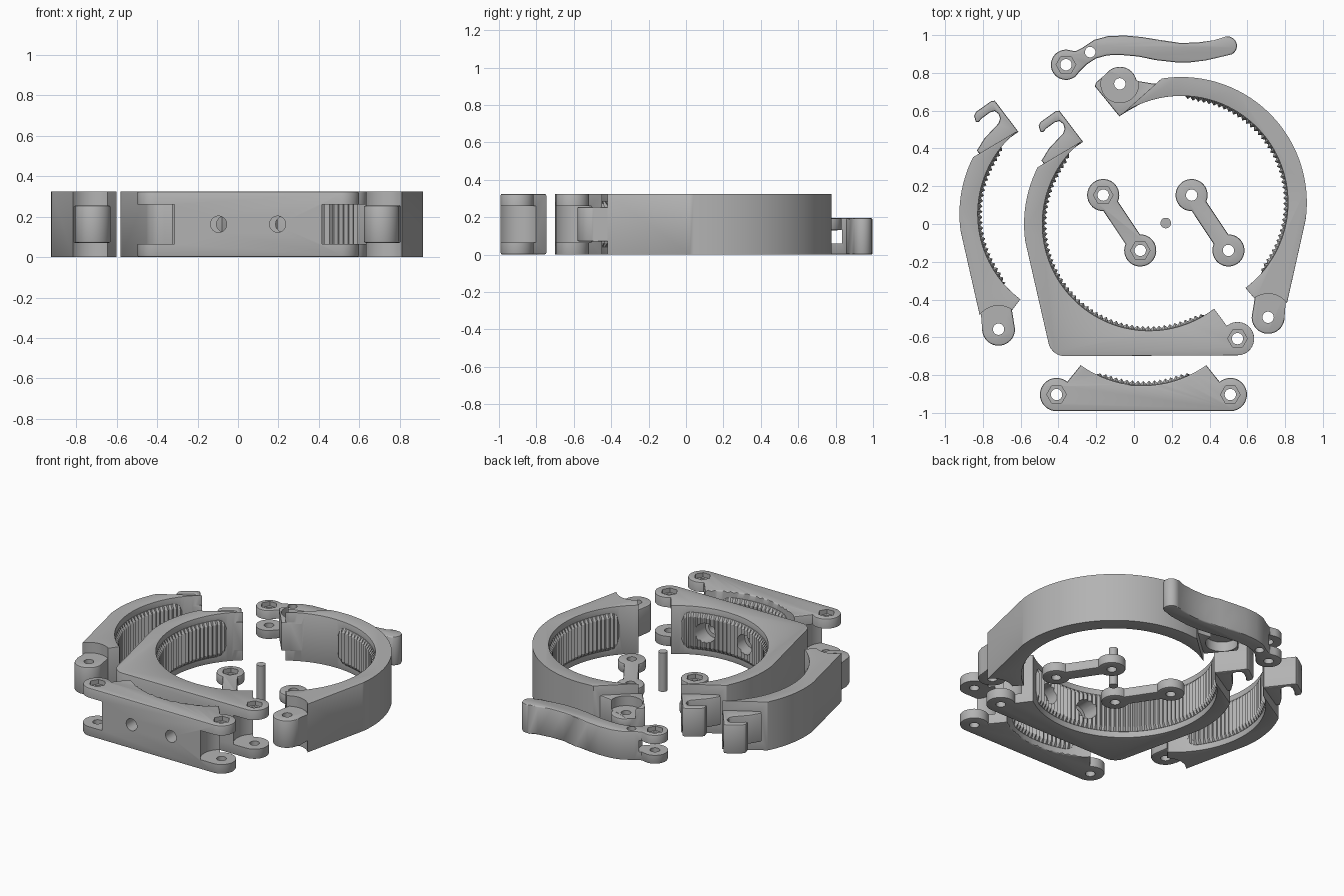
import bpy, bmesh, math
from math import cos, sin, radians, asin, atan2, pi

if "Cube" in bpy.data.objects:
    bpy.data.objects.remove(bpy.data.objects["Cube"])

H = 0.325                 # full height
LO, HI = 0.065, 0.26      # middle band between the fork plates
MID = H / 2
R_IN, R_OUT = 0.565, 0.662

grey = bpy.data.materials.new("grey")
grey.diffuse_color = (0.45, 0.45, 0.45, 1)
grey.use_nodes = True
grey.node_tree.nodes["Principled BSDF"].inputs["Base Color"].default_value = grey.diffuse_color


def arc(c, r, a0, a1, n=24):
    return [(c[0] + r * cos(radians(a0 + (a1 - a0) * i / n)),
             c[1] + r * sin(radians(a0 + (a1 - a0) * i / n))) for i in range(n + 1)]


def finish(name, bm):
    bmesh.ops.recalc_face_normals(bm, faces=bm.faces)
    me = bpy.data.meshes.new(name)
    bm.to_mesh(me)
    bm.free()
    me.materials.append(grey)
    ob = bpy.data.objects.new(name, me)
    bpy.context.collection.objects.link(ob)
    return ob


def plate(name, pts, z0, z1, bevel=0.009):
    """Extruded outline with bevelled top and bottom rims."""
    bm = bmesh.new()
    base = bm.faces.new([bm.verts.new((x, y, z0)) for x, y in pts])
    up = bmesh.ops.extrude_face_region(bm, geom=[base], use_keep_orig=True)["geom"]
    for v in up:
        if isinstance(v, bmesh.types.BMVert):
            v.co.z = z1
    if bevel:
        rim = [e for e in bm.edges if abs(e.verts[0].co.z - e.verts[1].co.z) < 1e-6]
        bmesh.ops.bevel(bm, geom=rim, offset=bevel, segments=2, profile=0.5,
                        affect='EDGES', clamp_overlap=True)
    return finish(name, bm)


def disc(c, r, z0, z1, n=40, bevel=0):
    return plate("disc", arc(c, r, 0, 360 - 360 / n, n - 1), z0, z1, bevel)


def rod_y(x, z, r, y0, y1):
    """Cylinder along y, used as a cutter."""
    ob = disc((0, 0), r, 0, y1 - y0, 32)
    ob.rotation_euler = (-pi / 2, 0, 0)
    ob.location = (x, y0, z)
    return ob


def combine(ob, other, op='DIFFERENCE'):
    bpy.context.view_layer.update()
    m = ob.modifiers.new("b", 'BOOLEAN')
    m.object, m.operation, m.solver = other, op, 'EXACT'
    bpy.context.view_layer.objects.active = ob
    bpy.ops.object.modifier_apply(modifier=m.name)
    bpy.data.objects.remove(other)


def pin_hole(ob, c, top, hexagon=True):
    combine(ob, disc(c, 0.03, -0.1, 0.5, 28))
    if hexagon:
        combine(ob, disc(c, 0.052, top - 0.03, top + 0.1, 6))


def fork(ob, c):
    """Open the gap between two fork plates and drill them."""
    combine(ob, disc(c, 0.13, LO, HI, 48))
    pin_hole(ob, c, H)


def grip(name, c, a0, a1):
    """Ribbed pad with rounded corners on the inner wall."""
    n = int((a1 - a0) / 1.5)
    bm = bmesh.new()
    rings = []
    for i in range(n + 1):
        a = radians(a0 + (a1 - a0) * i / n)
        d = min(i, n - i) * 1.5 * 0.0098
        k = max(0, 0.06 - d)
        inset = 0.05 + 0.06 - math.sqrt(0.06 ** 2 - k * k)
        r = (0.541 if i % 2 else 0.556) + 0.3 * max(0, 0.05 - d) * 0.8
        sec = [(R_IN + 0.02, inset - 0.01), (R_IN - 0.002, inset - 0.01), (r, inset + 0.015),
               (r, H - inset - 0.015), (R_IN - 0.002, H - inset + 0.01), (R_IN + 0.02, H - inset + 0.01)]
        rings.append([bm.verts.new((c[0] + p * cos(a), c[1] + p * sin(a), z)) for p, z in sec])
    for p, q in zip(rings, rings[1:]):
        for j in range(6):
            bm.faces.new((p[j], p[(j + 1) % 6], q[(j + 1) % 6], q[j]))
    bm.faces.new(rings[0])
    bm.faces.new(rings[-1])
    return finish(name, bm)


def hook(c):
    x, y = c
    pts = [(-.35, .435), (-.475, .60), (-.495, .597), (-.575, .54), (-.585, .52), (-.575, .487),
           (-.56, .487), (-.545, .505), (-.50, .538), (-.475, .545), (-.455, .53), (-.447, .505),
           (-.455, .48), (-.53, .40), (-.57, .335), (-.53, .29), (-.40, .40)]
    return plate("hook", [(x + u, y + v) for u, v in pts], LO, HI)


def lug(c, s):
    """Single pivot eye, with its neck running up into the arm."""
    pts = arc(c, 0.087, 180, 360, 28) + [(c[0] + .087, c[1]), (c[0] + .1 * (s > 0) + .06 * (s < 0), c[1] + .17),
                                         (c[0] - .1 * (s < 0) - .06 * (s > 0), c[1] + .17)]
    return plate("lug", pts[:29] + pts[30:], LO + .005, HI - .005)


# Frame with flat foot, hook at one end and fork at the other
C = (0.08, 0.0)
P = (0.548, -0.607)
frame = plate("frame", arc(C, R_OUT, 153, 188, 20) + arc((-.365, -.61), .09, 195, 270, 8)
              + arc(P, .088, -90, 130, 28) + arc(C, R_IN, -52.5, -231.5, 72), 0, H)
combine(frame, hook(C), 'UNION')
fork(frame, P)

# Short base plate with a fork at each end
B = (0.05, -0.29)
ends = [(-0.41, -0.903), (0.51, -0.903)]
base = plate("base_plate", arc(ends[0], .088, 50, 270, 28) + arc(ends[1], .088, -90, 130, 28)
             + arc(B, R_IN, -54, -126, 36), 0, H)
for p in ends:
    fork(base, p)

# Ribbed pads, then countersunk screw holes through both flat feet
parts = [frame, base]
for ob, c, a0, a1, y0, ys in ((frame, C, 139, 301, -.75, -.62), (base, B, 244, 296, -1.05, -.90)):
    combine(ob, grip("pad", c, a0, a1), 'UNION')
    for dx in (-.146, .146):
        combine(ob, rod_y(c[0] + dx, MID, .04, y0, ys + .1))
        combine(ob, rod_y(c[0] + dx, MID, .065, ys, ys + .35))

# Left arm: hook at the top, pivot eye at the bottom
L = (-0.262, 0.053)
PL = (L[0] - .455, L[1] - .61)
left = plate("left_arm", arc(L, R_OUT, 153, 188, 24) + [(PL[0] - .09, PL[1] + .03), (PL[0] + .06, PL[1] + .085)]
             + arc(L, R_IN, 233, 128.5, 48), 0, H)
combine(left, disc(PL, .125, -.1, .5, 48))
combine(left, lug(PL, -1), 'UNION')
combine(left, hook(L), 'UNION')
combine(left, grip("pad", L, 141, 221), 'UNION')
pin_hole(left, PL, H, False)

# Right arm: long arc, pivot eye at the bottom, lever mount at the top
A = (0.25, 0.113)
PR = (A[0] + .46, A[1] - .607)
right = plate("right_arm", arc(A, R_OUT + .003, -8, 99, 60) + arc(A, R_IN, 123, -53, 72)
              + [(PR[0] - .06, PR[1] + .085), (PR[0] + .09, PR[1] + .03)], 0, H)
combine(right, disc(PR, .125, -.1, .5, 48))
combine(right, lug(PR, 1), 'UNION')
pin_hole(right, PR, H, False)
T = (-0.075, 0.742)
mount = plate("mount", [(-.078, .57), (-.208, .73), (-.2, .75), (-.13, .81), (-.05, .78), (.03, .755),
                        (.09, .745), (.15, .745), (.16, .69), (.06, .65), (-.03, .60)], LO, HI)
combine(right, mount, 'UNION')
combine(right, disc(T, .1, .195, .27, 48))
combine(right, disc(T, .1, .055, .13, 48))
combine(right, disc(T, .09, .131, .194, 40, .006), 'UNION')
combine(right, grip("pad", A, -41, 88), 'UNION')
pin_hole(right, T, H, False)

# Wavy lever with forked pivot end
V = (-0.36, 0.843)
lever = plate("lever", arc(V, .08, 70, 310, 28)
              + [(-.29, .805), (-.25, .845), (-.2, .877), (-.14, .893), (-.07, .895), (.02, .887), (.12, .867),
                 (.22, .856), (.30, .856), (.38, .866), (.45, .882)]
              + arc((.495, .943), .05, -65, 115, 14)
              + [(.42, .972), (.33, .96), (.24, .959), (.14, .974), (.04, .99), (-.05, .998), (-.14, .994),
                 (-.21, .975), (-.27, .935), (-.31, .915)], 0, .195)
combine(lever, disc(V, .1, .06, .135, 48))
pin_hole(lever, V, .195)
combine(lever, disc((-.232, .91), .028, -.1, .5, 28))

# Two flat links
for name, a, b, hexagon in (("nut_link", (-.163, .153), (.033, -.14), True),
                            ("plain_link", (.305, .153), (.5, -.14), False)):
    t = math.degrees(atan2(b[1] - a[1], b[0] - a[0]))
    w = math.degrees(asin(.046 / .085))
    link = plate(name, arc(a, .085, t + w, t + 360 - w, 28) + arc(b, .085, t - 180 + w, t + 180 - w, 28), 0, .065)
    for p in (a, b):
        pin_hole(link, p, .065, hexagon)
    parts.append(link)

# Loose pin
pin = disc((.168, .005), .028, 0, .26, 32)
pin.name = "pin"

# Shading
for ob in bpy.data.objects:
    bpy.ops.object.select_all(action='DESELECT')
    ob.select_set(True)
    bpy.context.view_layer.objects.active = ob
    bpy.ops.object.shade_smooth_by_angle(angle=radians(30))
